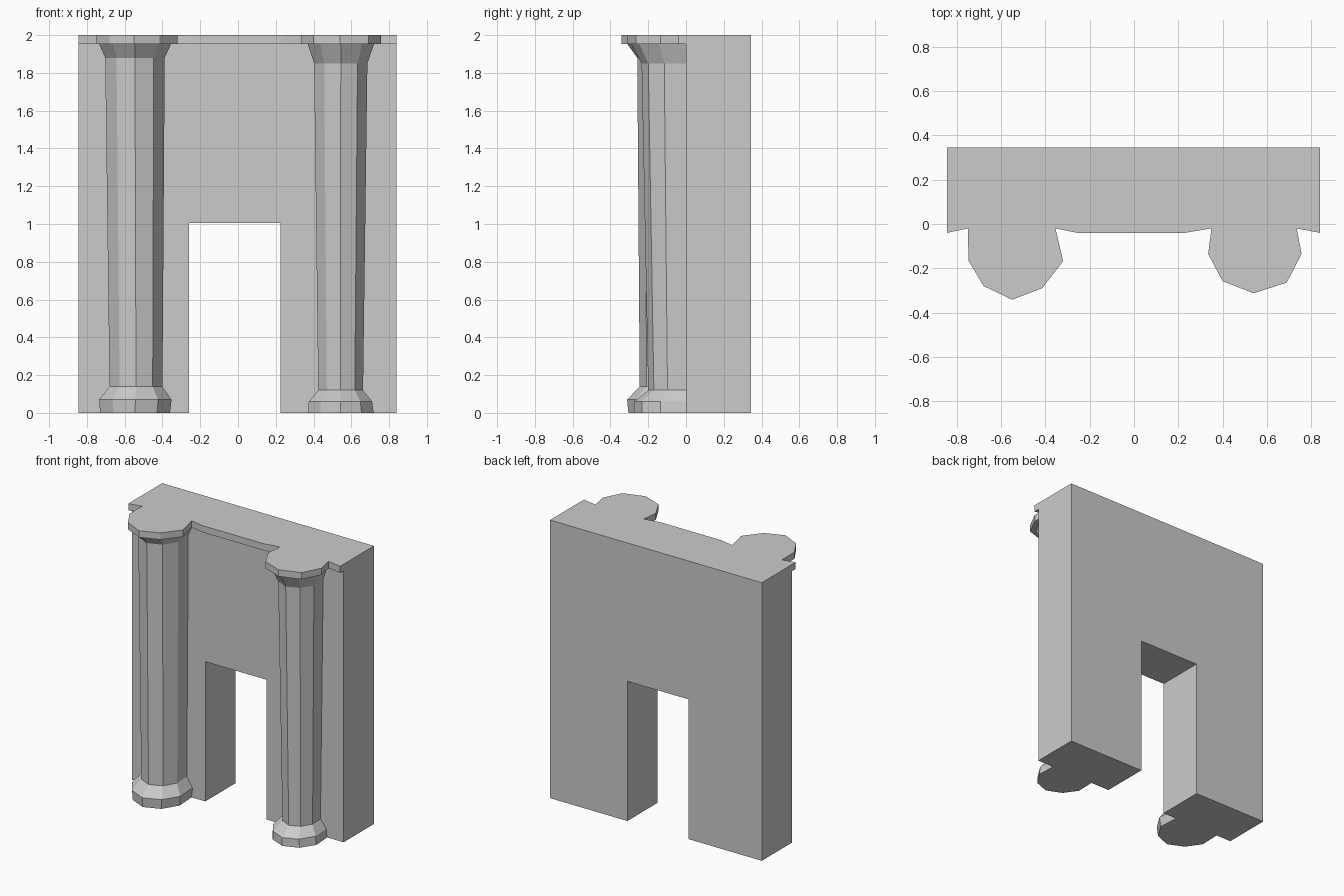
import bpy, bmesh
from mathutils import Vector

if "Cube" in bpy.data.objects:
    bpy.data.objects.remove(bpy.data.objects["Cube"])


def finish(name, bm):
    bmesh.ops.recalc_face_normals(bm, faces=bm.faces)
    me = bpy.data.meshes.new(name)
    bm.to_mesh(me)
    bm.free()
    ob = bpy.data.objects.new(name, me)
    bpy.context.collection.objects.link(ob)
    return ob


def prism(name, points, offset):
    bm = bmesh.new()
    face = bm.faces.new([bm.verts.new(p) for p in points])
    ext = bmesh.ops.extrude_face_region(bm, geom=[face], use_keep_orig=True)
    verts = [v for v in ext["geom"] if isinstance(v, bmesh.types.BMVert)]
    bmesh.ops.translate(bm, verts=verts, vec=Vector(offset))
    return finish(name, bm)


# Half-round faceted section: x across the width, y as depth from the wall
SECTION = [(-0.98, 0), (-1, 0.49), (-0.62, 0.83), (0, 1),
           (0.63, 0.85), (1, 0.49), (0.95, 0)]


def column(name, levels):
    """levels: (z, left x, right x, front depth), open where it meets the wall."""
    bm = bmesh.new()
    rings = []
    for z, x0, x1, depth in levels:
        mid, half = (x0 + x1) / 2, (x1 - x0) / 2
        rings.append([bm.verts.new((mid + half * u, -depth * v, z))
                      for u, v in SECTION])
    for a, b in zip(rings, rings[1:]):
        for i in range(len(SECTION) - 1):
            bm.faces.new((a[i], a[i + 1], b[i + 1], b[i]))
    bm.faces.new(rings[0])
    return finish(name, bm)


# Wall slab with the doorway notch
WALL = [(-0.845, 0), (-0.26, 0), (-0.26, 1.005), (0.225, 1.005),
        (0.225, 0), (0.84, 0), (0.84, 1.952), (-0.845, 1.952)]
prism("doorway_wall", [(x, 0, z) for x, z in WALL], (0, 0.345, 0))

# Cornice slab that swells out over both columns
CAP = [(-0.845, 0.345), (-0.845, -0.04), (-0.75, -0.02), (-0.748, -0.165),
       (-0.68, -0.28), (-0.55, -0.342), (-0.415, -0.29), (-0.32, -0.168),
       (-0.355, -0.02), (-0.255, -0.04), (0.23, -0.04), (0.35, -0.02),
       (0.335, -0.135), (0.4, -0.258), (0.54, -0.313), (0.69, -0.265),
       (0.757, -0.135), (0.735, -0.02), (0.84, -0.04), (0.84, 0.345)]
prism("cornice", [(x, y, 1.952) for x, y in CAP], (0, 0, 0.048))

# Slightly uneven weathered columns: base, neck, shaft, capital flare
column("left_column", [
    (0, -0.73, -0.36, 0.305), (0.07, -0.735, -0.352, 0.312),
    (0.14, -0.68, -0.40, 0.245), (1.88, -0.703, -0.388, 0.258),
    (1.952, -0.735, -0.355, 0.31)])
column("right_column", [
    (0, 0.37, 0.718, 0.275), (0.06, 0.375, 0.71, 0.275),
    (0.12, 0.425, 0.662, 0.20), (1.85, 0.403, 0.685, 0.235),
    (1.952, 0.37, 0.72, 0.29)])
